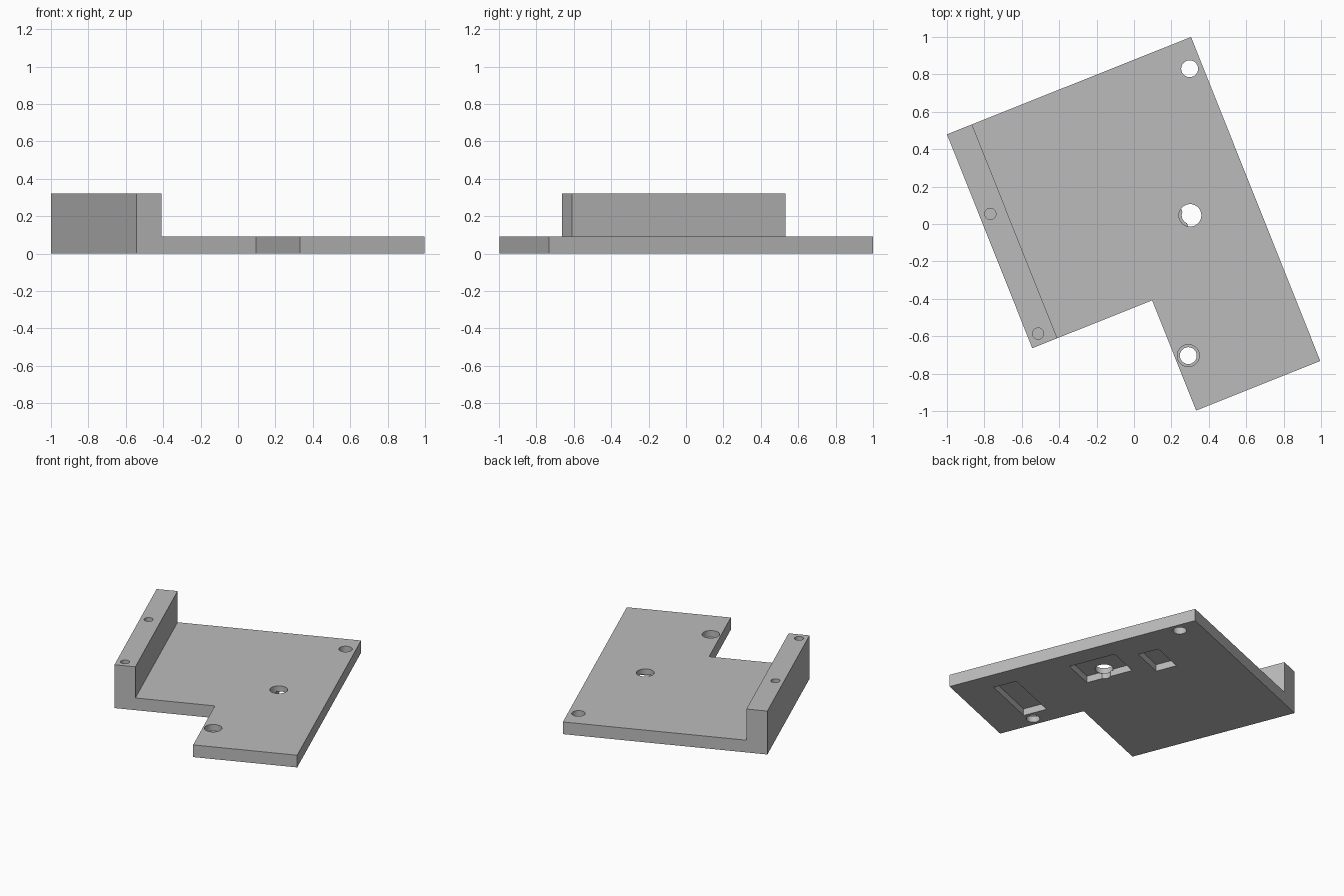
import bpy, bmesh, math

cube = bpy.data.objects.get("Cube")
if cube:
    bpy.data.objects.remove(cube, do_unlink=True)

# Dimensions, in the plate's own frame (origin at its back left corner)
W, L = 1.405, 1.865          # full width and length
NOTCH_X, NOTCH_Y = 0.715, 1.231
THICK, RAIL_H, RAIL_W = 0.09, 0.32, 0.144
POCKET_TOP, BORE_FLOOR = 0.05, 0.042

grey = bpy.data.materials.new("plain grey")
grey.use_nodes = True
colour = (0.5, 0.5, 0.5, 1)
grey.diffuse_color = colour
grey.node_tree.nodes["Principled BSDF"].inputs["Base Color"].default_value = colour


def prism(name, outline, z0, z1):
    """Extrude a flat outline from z0 up to z1."""
    bm = bmesh.new()
    face = bm.faces.new([bm.verts.new((x, y, z0)) for x, y in outline])
    top = bmesh.ops.extrude_face_region(bm, geom=[face])["geom"]
    bmesh.ops.translate(bm, vec=(0, 0, z1 - z0),
                        verts=[v for v in top if isinstance(v, bmesh.types.BMVert)])
    bmesh.ops.recalc_face_normals(bm, faces=bm.faces)
    mesh = bpy.data.meshes.new(name)
    bm.to_mesh(mesh)
    bm.free()
    obj = bpy.data.objects.new(name, mesh)
    bpy.context.collection.objects.link(obj)
    return obj


def box(name, x0, x1, y0, y1, z0, z1):
    return prism(name, [(x0, y0), (x1, y0), (x1, y1), (x0, y1)], z0, z1)


def cylinder(name, x, y, r, z0, z1, sides=48):
    angles = [2 * math.pi * i / sides for i in range(sides)]
    return prism(name, [(x + r * math.cos(a), y + r * math.sin(a)) for a in angles], z0, z1)


def combine(target, tool, operation):
    """Apply a boolean and discard the tool."""
    tool.hide_render = True
    mod = target.modifiers.new("boolean", "BOOLEAN")
    mod.operation, mod.object, mod.solver = operation, tool, "EXACT"
    bpy.context.view_layer.objects.active = target
    bpy.ops.object.modifier_apply(modifier=mod.name)
    bpy.data.objects.remove(tool, do_unlink=True)


# Notched base plate with a raised rail along its outer edge
plate = prism("bracket_plate", [(0, 0), (-W, 0), (-W, -NOTCH_Y), (-NOTCH_X, -NOTCH_Y),
                                (-NOTCH_X, -L), (0, -L)], 0, THICK)
rail = box("rail", -W, -W + RAIL_W, -NOTCH_Y, 0, 0, RAIL_H)
combine(plate, rail, "UNION")

# Rectangular pockets in the underside
for x0, x1, y0, y1 in [(-0.575, -0.15, -1.611, -1.438),
                       (-0.389, -0.143, -1.031, -0.688),
                       (-0.473, -0.22, -0.55, -0.397)]:
    combine(plate, box("pocket", x0, x1, y0, y1, -0.1, POCKET_TOP), "DIFFERENCE")

# Through holes, counterbores and blind rail holes
for x, y, r, z0 in [(-0.07, -0.155, 0.045, -0.1),
                    (-0.358, -0.884, 0.045, -0.1), (-0.358, -0.884, 0.06, BORE_FLOOR),
                    (-0.645, -1.577, 0.045, -0.1), (-0.645, -1.577, 0.059, BORE_FLOOR),
                    (-1.347, -0.481, 0.03, 0.17), (-1.347, -1.17, 0.03, 0.17)]:
    combine(plate, cylinder("drill", x, y, r, z0, 0.5), "DIFFERENCE")

# Colour, shading and placement
plate.data.materials.clear()
plate.data.materials.append(grey)
for face in plate.data.polygons:
    face.material_index = 0
plate.location = (0.305, 1.0, 0)
plate.rotation_euler.z = math.radians(21.75)
bpy.ops.object.select_all(action="DESELECT")
plate.select_set(True)
bpy.context.view_layer.objects.active = plate
bpy.ops.object.shade_smooth_by_angle(angle=math.radians(30))
